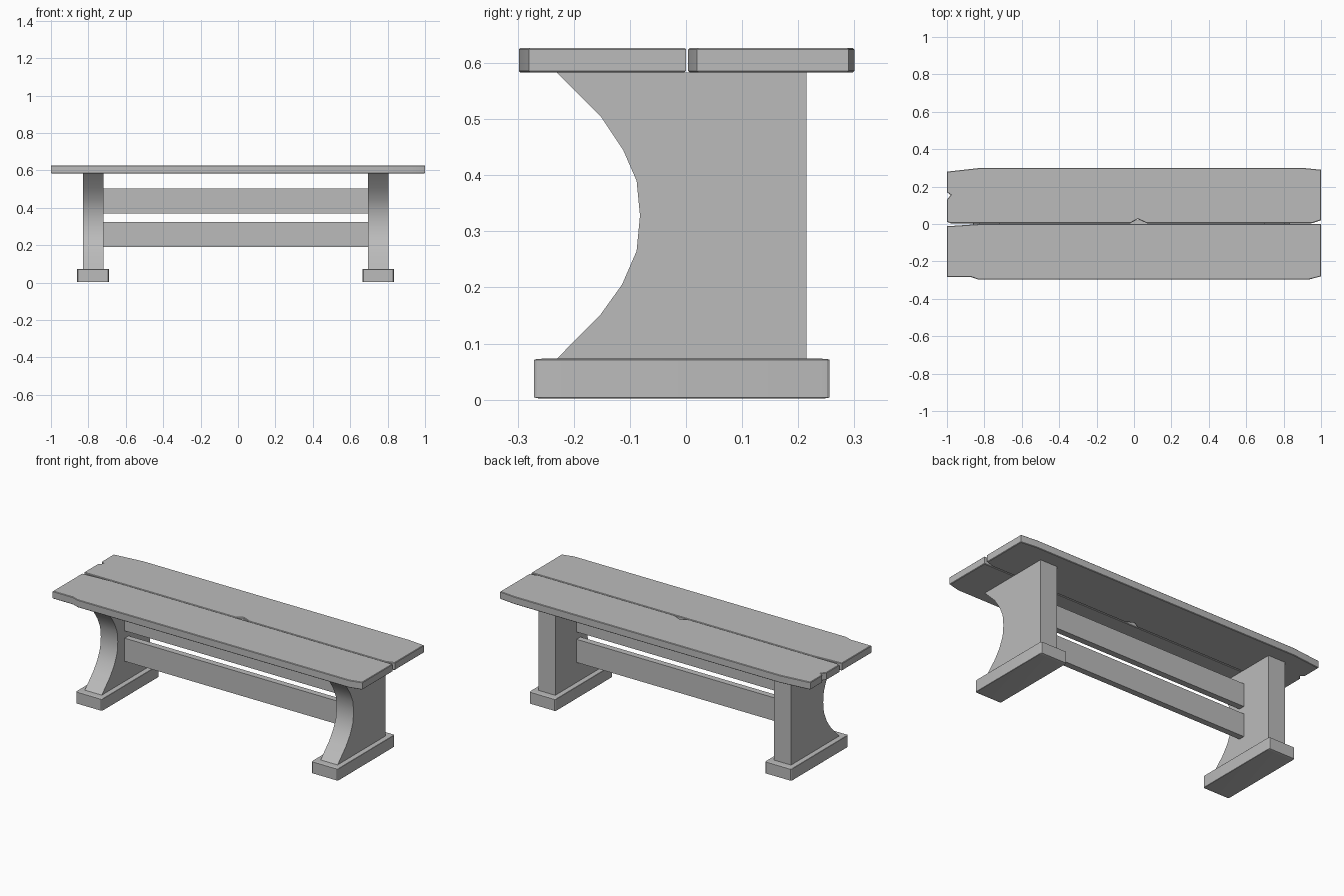
import bpy
import bmesh
import math
from mathutils import Vector

default = bpy.data.objects.get("Cube")
if default:
    bpy.data.objects.remove(default, do_unlink=True)

# One plain grey for the whole bench
GREY = (0.5, 0.5, 0.5, 1.0)
grey = bpy.data.materials.new("plain grey")
grey.use_nodes = True
grey.diffuse_color = GREY
grey.node_tree.nodes["Principled BSDF"].inputs["Base Color"].default_value = GREY


def finish(name, bm):
    """Turn a bmesh into a named, shaded object."""
    bmesh.ops.recalc_face_normals(bm, faces=bm.faces[:])
    mesh = bpy.data.meshes.new(name)
    bm.to_mesh(mesh)
    bm.free()
    mesh.materials.append(grey)
    obj = bpy.data.objects.new(name, mesh)
    bpy.context.collection.objects.link(obj)
    bpy.ops.object.select_all(action="DESELECT")
    obj.select_set(True)
    bpy.context.view_layer.objects.active = obj
    bpy.ops.object.shade_smooth_by_angle(angle=math.radians(30))
    return obj


def prism(name, points, along, bevel=0.0):
    """Extrude a closed outline along a vector, optionally easing the rims."""
    bm = bmesh.new()
    face = bm.faces.new([bm.verts.new(p) for p in points])
    out = bmesh.ops.extrude_face_region(bm, geom=[face], use_keep_orig=True)
    moved = [g for g in out["geom"] if isinstance(g, bmesh.types.BMVert)]
    bmesh.ops.translate(bm, verts=moved, vec=along)
    bmesh.ops.recalc_face_normals(bm, faces=bm.faces[:])
    if bevel:
        axis = Vector(along).normalized()
        rims = [e for e in bm.edges
                if abs((e.verts[0].co - e.verts[1].co).dot(axis)) < 1e-5]
        bmesh.ops.bevel(bm, geom=rims, offset=bevel, segments=1,
                        affect="EDGES", clamp_overlap=True)
    return finish(name, bm)


def box(name, low, high, bevel=0.0):
    """Box between two corners; its bevel stretches with its proportions."""
    low, high = Vector(low), Vector(high)
    bm = bmesh.new()
    bmesh.ops.create_cube(bm, size=1)
    if bevel:
        bmesh.ops.bevel(bm, geom=bm.edges[:], offset=bevel, segments=2,
                        profile=0.5, affect="EDGES")
    bmesh.ops.scale(bm, verts=bm.verts[:], vec=high - low)
    bmesh.ops.translate(bm, verts=bm.verts[:], vec=(low + high) / 2)
    return finish(name, bm)


# Two worn seat planks with chipped ends and edges
SEAT_LOW, SEAT_THICK = 0.583, 0.044
back_outline = [(-1, .28), (-.82, .3), (.9, .3), (1, .29), (1, .02),
                (.95, .004), (.07, .004), (.02, .026), (-.02, .004),
                (-.98, .004), (-1, .012), (-1, .13), (-.98, .155), (-1, .17)]
front_outline = [(-1, -.012), (-.82, 0), (1, 0), (1, -.28), (.93, -.298),
                 (-.83, -.298), (-.87, -.284), (-1, -.284)]
for name, outline in (("back_seat_plank", back_outline),
                      ("front_seat_plank", front_outline)):
    prism(name, [(x, y, SEAT_LOW) for x, y in outline],
          (0, 0, SEAT_THICK), bevel=0.003)

# Legs with a scooped front, each on a foot block
scoop = [(-.23, .073), (-.152, .152), (-.114, .205), (-.088, .265),
         (-.082, .328), (-.088, .39), (-.112, .445), (-.152, .505),
         (-.23, .583)]
profile = [(.215, .583), (.215, .073)] + scoop
for side, x in (("right", -.775), ("left", .75)):
    prism(side + "_leg", [(x - .055, y, z) for y, z in profile], (.11, 0, 0))
    box(side + "_foot", (x - .085, -.271, 0.002), (x + .085, .256, .073), bevel=.03)

# Two stretcher rails between the legs
for name, z in (("lower_rail", .19), ("upper_rail", .368)):
    box(name, (-.722, -.018, z), (.697, .018, z + .135))
